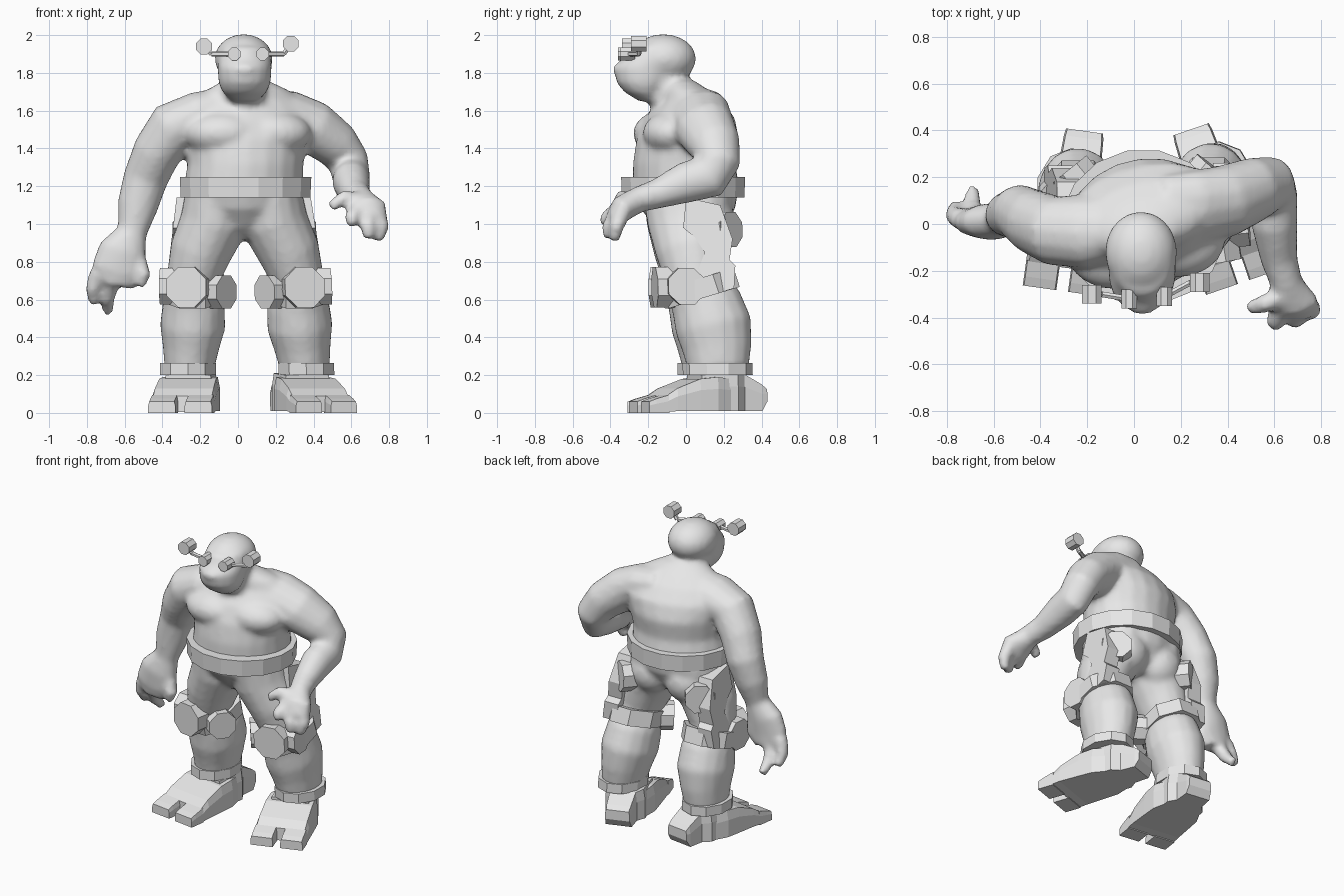
import bpy
import bmesh
from math import cos, sin, pi, radians
from mathutils import Vector, Matrix

default_cube = bpy.data.objects.get("Cube")
if default_cube:
    bpy.data.objects.remove(default_cube, do_unlink=True)

# One plain grey for the whole figure
grey = bpy.data.materials.new("plain grey")
grey.use_nodes = True
grey.diffuse_color = (.8, .8, .8, 1)
grey.node_tree.nodes["Principled BSDF"].inputs["Base Color"].default_value = (.8, .8, .8, 1)


def finish(name, bm, mapping=None):
    """Turn a bmesh into a named object, optionally moving every vertex first."""
    if mapping:
        for vert in bm.verts:
            vert.co = mapping(vert.co)
    bmesh.ops.recalc_face_normals(bm, faces=bm.faces)
    mesh = bpy.data.meshes.new(name)
    bm.to_mesh(mesh)
    bm.free()
    mesh.materials.append(grey)
    obj = bpy.data.objects.new(name, mesh)
    bpy.context.scene.collection.objects.link(obj)
    return obj


def loft(bm, rings):
    """Skin a list of equal-length point rings and cap both ends."""
    loops = [[bm.verts.new(point) for point in ring] for ring in rings]
    count = len(loops[0])
    for lower, upper in zip(loops, loops[1:]):
        for i in range(count):
            j = (i + 1) % count
            bm.faces.new((lower[i], lower[j], upper[j], upper[i]))
    bm.faces.new(loops[0][::-1])
    bm.faces.new(loops[-1])


def tube(bm, path, sides=14, yaw=0, level=False):
    """Elliptical tube through (x, y, z, width radius, depth radius) stations."""
    centres = [Vector(station[:3]) for station in path]
    rings = []
    for i, station in enumerate(path):
        before = centres[max(i - 1, 0)]
        after = centres[min(i + 1, len(path) - 1)]
        along = Vector((0, 0, 1)) if level else (after - before).normalized()
        side = Vector((cos(yaw), sin(yaw), 0))
        if abs(along.x) > .99:
            side = Vector((0, 0, 1))
        side = (side - along * side.dot(along)).normalized()
        depth = along.cross(side)
        ring = []
        for k in range(sides):
            angle = 2 * pi * (k + .5) / sides
            ring.append(centres[i] + side * station[3] * cos(angle)
                        + depth * station[4] * sin(angle))
        rings.append(ring)
    loft(bm, rings)


def prism(bm, start, end, radius, sides=8):
    tube(bm, [(*start, radius, radius), (*end, radius, radius)], sides)


def blob(bm, centre, radii):
    matrix = Matrix.Translation(centre) @ Matrix.Diagonal((*radii, 1))
    bmesh.ops.create_uvsphere(bm, u_segments=20, v_segments=12, radius=1, matrix=matrix)


def other_leg(co):
    """Mirror a right leg point to the left leg, which stands a little wider."""
    drop = 1.15 - co.z
    return Vector((.06 - co.x + .04 * drop, co.y + .03 * drop, co.z))


def same_leg(co):
    return co


LEGS = {"right": same_leg, "left": other_leg}

# Body: overlapping muscle volumes fused into one smooth skin
body = bmesh.new()
tube(body, [
    (.03, .03, .92, .11, .12),
    (.03, .02, .98, .2, .18),
    (.03, .01, 1.08, .28, .25),
    (.03, 0, 1.2, .32, .28),
    (.04, -.01, 1.32, .31, .27),
    (.04, .01, 1.45, .33, .27),
    (.05, .02, 1.56, .37, .23),
    (.05, .02, 1.65, .31, .16),
    (.05, -.01, 1.71, .22, .12),
    (.04, -.04, 1.76, .12, .08),
], 20, radians(14), level=True)

# Seat and chest
for x in (-.1, .17):
    blob(body, (x, .12, 1.02), (.15, .14, .15))
for x, y in ((-.08, -.12), (.18, -.07)):
    blob(body, (x, y, 1.48), (.21, .16, .12))

# Neck, jaw, muzzle and skull
tube(body, [(.03, -.02, 1.57, .15, .14), (.03, -.09, 1.68, .12, .13),
            (.03, -.12, 1.82, .12, .13)], level=True)
tube(body, [
    (.035, -.18, 1.65, .07, .07),
    (.035, -.22, 1.7, .12, .11),
    (.035, -.22, 1.75, .14, .15),
    (.035, -.21, 1.83, .145, .175),
    (.035, -.17, 1.88, .145, .165),
    (.035, -.15, 1.94, .13, .15),
], 16, level=True)
blob(body, (.035, -.32, 1.82), (.08, .07, .04))
blob(body, (.03, -.12, 1.875), (.155, .175, .13))

# Right arm hanging beside the body
tube(body, [
    (-.06, -.01, 1.6, .12, .14),
    (-.21, -.03, 1.57, .13, .16),
    (-.34, -.03, 1.51, .145, .15),
    (-.43, .01, 1.38, .13, .14),
    (-.49, .05, 1.24, .12, .12),
    (-.53, .04, 1.1, .11, .1),
    (-.56, .02, .96, .08, .07),
    (-.61, .01, .86, .13, .08),
    (-.63, .01, .75, .15, .07),
    (-.65, .02, .68, .1, .06),
])

# Left arm bent forward at the elbow
tube(body, [
    (.13, .06, 1.59, .12, .16),
    (.27, .07, 1.57, .13, .17),
    (.4, .1, 1.51, .14, .16),
    (.52, .15, 1.42, .125, .14),
    (.585, .17, 1.33, .11, .12),
    (.6, .12, 1.25, .1, .12),
    (.6, 0, 1.22, .1, .11),
    (.62, -.15, 1.16, .08, .08),
    (.65, -.25, 1.13, .07, .07),
    (.68, -.34, 1.08, .11, .07),
    (.69, -.38, 1.02, .09, .05),
])

# Fingers: knuckle, middle and tip of each
FINGERS = [
    [(-.74, .02, .74), (-.77, .04, .65), (-.76, .08, .58)],
    [(-.67, .02, .7), (-.69, .07, .61), (-.69, .15, .53)],
    [(-.53, 0, .8), (-.5, -.02, .73), (-.52, -.02, .67)],
    [(.74, -.34, 1.06), (.76, -.37, .98), (.74, -.38, .91)],
    [(.68, -.37, 1.04), (.69, -.41, .98), (.69, -.41, .92)],
    [(.63, -.36, 1.07), (.6, -.42, 1.03), (.61, -.43, .99)],
    [(.65, -.31, 1.12), (.56, -.34, 1.14), (.49, -.36, 1.09)],
]
for joints in FINGERS:
    tube(body, [(*joint, size, size) for joint, size in zip(joints, (.05, .042, .03))], 8)

# Legs from hip to ankle
RIGHT_LEG = [
    (-.11, .01, 1.16, .17, .24),
    (-.13, .01, 1, .18, .22),
    (-.2, .02, .85, .165, .19),
    (-.24, .04, .7, .14, .16),
    (-.235, .09, .58, .165, .19),
    (-.24, .125, .46, .175, .205),
    (-.25, .14, .34, .15, .185),
    (-.26, .145, .22, .13, .16),
]
for place in LEGS.values():
    tube(body, [(*place(Vector(s[:3])), *s[3:]) for s in RIGHT_LEG], 16)

skin = finish("body", body)
remesh = skin.modifiers.new("fuse", "REMESH")
remesh.mode = "VOXEL"
remesh.voxel_size = .018
remesh.use_smooth_shade = True
relax = skin.modifiers.new("relax", "SMOOTH")
relax.factor = .5
relax.iterations = 5

# Belt
belt = bmesh.new()
tube(belt, [(.04, -.015, 1.14, .35, .33), (.04, -.015, 1.25, .355, .335)], 16)
finish("belt", belt)

# Leg braces: side profile of the thigh plate as (y, z)
PLATE = [(0, 1.14), (-.02, .98), (.04, .93), (.09, .85), (.05, .75), (.11, .62),
         (.24, .66), (.25, .78), (.22, .81), (.24, .92), (.18, 1.1)]
for side, place in LEGS.items():
    plate = bmesh.new()
    loft(plate, [[(x - .12 * (1.14 - z), y, z) for y, z in PLATE] for x in (-.22, -.325)])
    finish(side + "_thigh_plate", plate, place)

    hip = bmesh.new()
    prism(hip, (-.19, .13, .97), (-.275, .235, .97), .1)
    finish(side + "_hip_disc", hip, place)

    strap = bmesh.new()
    tube(strap, [(-.24, .08, .61, .18, .215), (-.24, .05, .71, .18, .215)], 8)
    finish(side + "_knee_strap", strap, place)

    pads = bmesh.new()
    prism(pads, (-.25, -.03, .665), (-.275, -.18, .665), .115)
    prism(pads, (-.18, .01, .64), (-.06, -.08, .64), .095)
    prism(pads, (-.3, -.02, .67), (-.41, -.01, .67), .105)
    finish(side + "_knee_pads", pads, place)

    cuff = bmesh.new()
    tube(cuff, [(-.265, .14, .2, .155, .185), (-.265, .14, .265, .155, .185)], 10)
    finish(side + "_ankle_cuff", cuff, place)


def foot_block(bm, sections):
    """Bevelled block through (y, left x, right x, bottom, top) sections."""
    rings = []
    for y, x0, x1, low, high in sections:
        bevel = (x1 - x0) * .04
        shoulder = low + (high - low) * .65
        rings.append([(x0, y, low), (x1, y, low), (x1, y, shoulder),
                      (x1 - bevel, y, high), (x0 + bevel, y, high), (x0, y, shoulder)])
    loft(bm, rings)


# Feet: heel and ankle block, broad sloping instep and two square toes
for side, spot, turn in (("right", (-.25, .12, 0), -8), ("left", (.335, .14, 0), 19)):
    foot = bmesh.new()
    foot_block(foot, [
        (.28, -.08, .08, .06, .125),
        (.25, -.085, .085, .01, .15),
        (.15, -.09, .09, .01, .205),
        (.1, -.13, .13, .01, .21),
        (-.1, -.13, .13, .01, .2),
    ])
    foot_block(foot, [
        (.06, -.13, .13, .01, .18),
        (-.02, -.16, .16, .01, .19),
        (-.12, -.165, .165, .01, .18),
        (-.25, -.17, .17, .01, .13),
        (-.31, -.17, .17, .005, .09),
    ])
    for x0, x1 in ((-.17, -.025), (.025, .17)):
        foot_block(foot, [(-.3, x0, x1, 0, .095), (-.37, x0, x1, 0, .075), (-.41, x0, x1, 0, .06)])
    swing = Matrix.Translation(spot) @ Matrix.Rotation(radians(turn), 4, "Z")
    finish(side + "_foot", foot, lambda co: swing @ co)

# Goggles: eyepiece, side rod and end knob on each side
for side, lens, knob in (("right", (-.02, -.32, 1.9), (-.18, -.3, 1.94)),
                         ("left", (.13, -.31, 1.9), (.28, -.25, 1.955))):
    eye, end = Vector(lens), Vector(knob)
    reach = Vector((0, .04, 0))
    goggles = bmesh.new()
    prism(goggles, eye + reach, eye - reach, .036)
    prism(goggles, end + reach, end - reach, .045)
    bend = Vector((end.x + (eye.x - end.x) * .25, end.y, eye.z))
    prism(goggles, eye, bend, .014, 6)
    prism(goggles, bend, end, .014, 6)
    finish(side + "_goggle", goggles)
